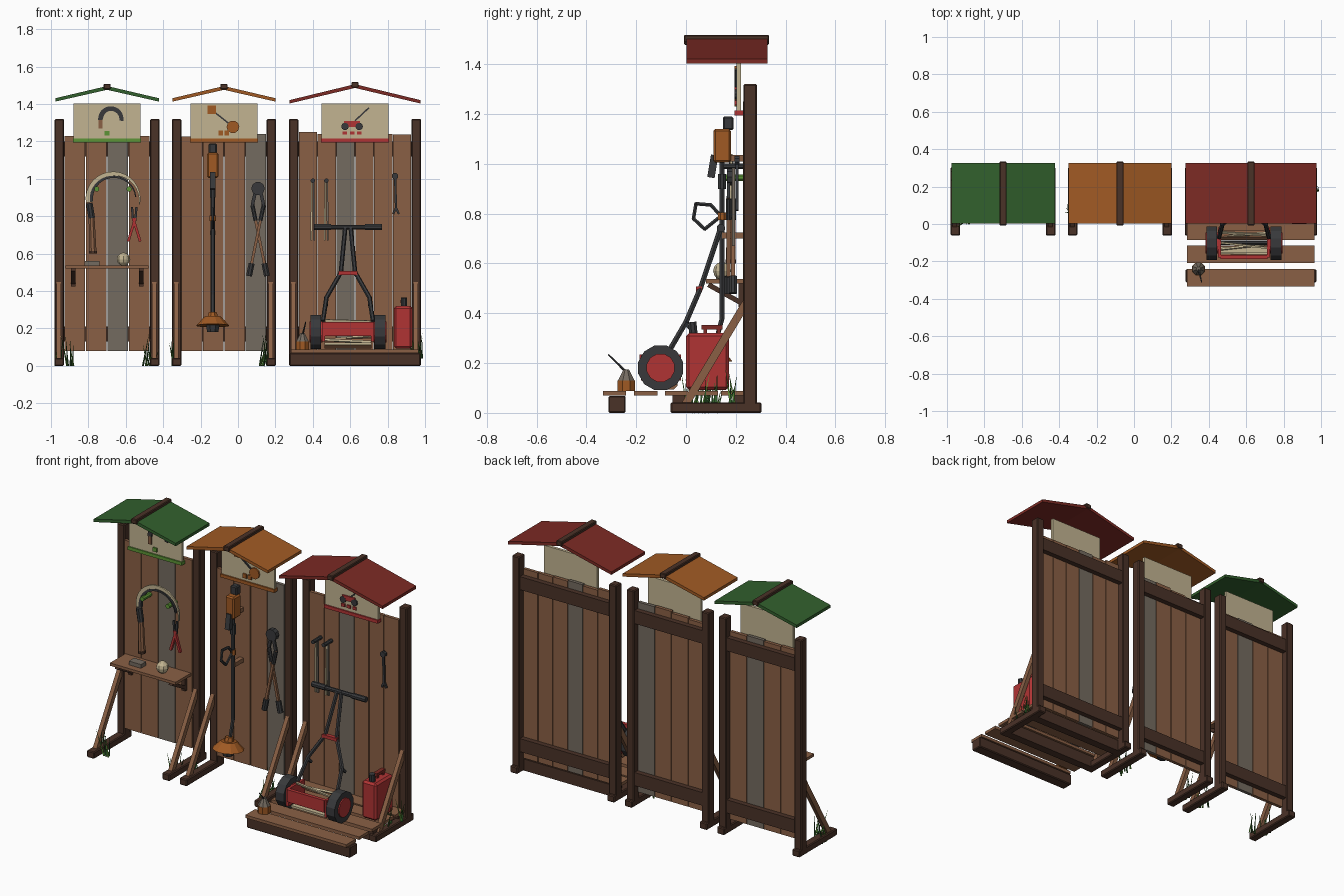
import bpy, bmesh, math, random
from mathutils import Vector, Matrix

if "Cube" in bpy.data.objects:
    bpy.data.objects.remove(bpy.data.objects["Cube"])
random.seed(4)

def mat(name, hexa):
    m = bpy.data.materials.new(name)
    c = [int(hexa[i:i + 2], 16) / 255 for i in (0, 2, 4)]
    m.diffuse_color = [((v + .055) / 1.055) ** 2.4 if v > .04 else v / 12.92 for v in c] + [1]
    m.use_nodes = True
    m.node_tree.nodes["Principled BSDF"].inputs["Base Color"].default_value = m.diffuse_color
    return m

WOOD, DARK, GREY = mat("wood", "8a6045"), mat("dark wood", "4a3227"), mat("weathered grey", "746b60")
CREAM, FOREST, LEAF = mat("cream", "c2b491"), mat("forest green", "32602d"), mat("leaf green", "5c9436")
ORANGE, MAROON, RED = mat("orange", "a05a24"), mat("roof red", "7c2a24"), mat("bright red", "b03434")
IRON = mat("dark iron", "38393b")

def finish(name, bm, m, bevel=0):
    bmesh.ops.recalc_face_normals(bm, faces=bm.faces)
    me = bpy.data.meshes.new(name)
    bm.to_mesh(me)
    bm.free()
    me.materials.append(m)
    ob = bpy.data.objects.new(name, me)
    bpy.context.collection.objects.link(ob)
    if bevel:
        b = ob.modifiers.new("bevel", 'BEVEL')
        b.width, b.segments = bevel, 1
    return ob

def box(name, m, x0, x1, y0, y1, z0, z1, bevel=0):
    bm = bmesh.new()
    bmesh.ops.create_cube(bm, size=1, matrix=Matrix.Translation(((x0 + x1) / 2, (y0 + y1) / 2, (z0 + z1) / 2))
                          @ Matrix.Diagonal((x1 - x0, y1 - y0, z1 - z0, 1)))
    return finish(name, bm, m, bevel)

def frame(p, q):
    p, q = Vector(p), Vector(q)
    z = (q - p).normalized()
    x = Vector((1, 0, 0)) - z * z.x
    x = x.normalized() if x.length > .1 else Vector((0, 1, 0))
    r = Matrix((x, z.cross(x), z)).transposed().to_4x4()
    return Matrix.Translation((p + q) / 2) @ r, (q - p).length

def beam(name, m, p, q, w, t):
    M, L = frame(p, q)
    bm = bmesh.new()
    bmesh.ops.create_cube(bm, size=1, matrix=M @ Matrix.Diagonal((w, t, L, 1)))
    return finish(name, bm, m)

def rod(name, m, p, q, r, r2=None, n=8):
    M, L = frame(p, q)
    bm = bmesh.new()
    bmesh.ops.create_cone(bm, cap_ends=True, segments=n, radius1=r, radius2=r if r2 is None else r2,
                          depth=L, matrix=M @ Matrix.Rotation(math.pi / n, 4, 'Z'))
    return finish(name, bm, m)

def path(name, m, pts, r, n=6, closed=False):
    pts = pts + pts[:1] if closed else pts
    for p, q in zip(pts, pts[1:]):
        d = (Vector(q) - Vector(p)).normalized() * r * .4
        rod(name, m, Vector(p) - d, Vector(q) + d, r, n=n)

def plate(name, m, pts, y0, y1):
    # outline in x-z, extruded along y
    bm = bmesh.new()
    a, b = [[bm.verts.new((x, y, z)) for x, z in pts] for y in (y0, y1)]
    bm.faces.new(a)
    bm.faces.new(b[::-1])
    for i in range(len(pts)):
        j = (i + 1) % len(pts)
        bm.faces.new((a[i], b[i], b[j], a[j]))
    return finish(name, bm, m)

def arc(cx, cz, r, w0, w1, a0, a1, n=12):
    # crescent outline whose width runs from w0 to w1
    o, i = [], []
    for k in range(n + 1):
        t = k / n
        a = math.radians(a0 + (a1 - a0) * t)
        ri = r - w0 - (w1 - w0) * t
        o.append((cx + r * math.cos(a), cz + r * math.sin(a)))
        i.append((cx + ri * math.cos(a), cz + ri * math.sin(a)))
    return o + i[::-1]

# three bays: posts, feet, braces, boards, rails, sign, roof
bays = [("left", -.98, -.42, 4, 2, FOREST, LEAF, 1.49, 1.425),
        ("middle", -.353, .203, 4, 3, ORANGE, ORANGE, 1.49, 1.425),
        ("right", .273, .978, 6, 2, MAROON, RED, 1.50, 1.415)]
for nm, x0, x1, n, g, roof, trim, zp, ze in bays:
    for px, s in ((x0, 1), (x1 - .05, -1)):
        box(nm + "_post", DARK, px, px + .05, .23, .285, 0, 1.32, .005)
        box(nm + "_foot", DARK, px, px + .05, -.062, .303, 0, .042, .005)
        beam(nm + "_brace", WOOD, (px + .022, -.005, .03), (px + .022, .24, .44), .025, .032)
    w = (x1 - x0 - .1) / n
    for i in range(n):
        a = x0 + .05 + i * w
        box(nm + "_board", GREY if i == g else WOOD, a + .002, a + w - .002, .228, .248, .08,
            1.225 + random.random() * .02 + (.01 if n == 6 else 0))
    for z in (.13, 1.12):
        box(nm + "_rail", DARK, x0 + .04, x1 - .04, .248, .279, z, z + .08)
    c = (x0 + x1) / 2
    box(nm + "_sign", CREAM, c - .179, c + .179, .203, .22, 1.215, 1.402)
    box(nm + "_sign_trim", trim, c - .182, c + .182, .195, .228, 1.195, 1.215)
    hw = (x1 - x0) / 2 - .003
    plate(nm + "_roof", roof, [(c - hw, ze - .012), (c, zp - .014), (c + hw, ze - .012),
                               (c + hw, ze + .006), (c, zp + .006), (c - hw, ze + .006)], .002, .327)
    box(nm + "_ridge_cap", DARK, c - .019, c + .019, -.008, .333, zp - .012, zp + .018, .004)

# sign pictures
def mark(m, x, z, w, h):
    box("sign_mark", m, x - w / 2, x + w / 2, .195, .204, z - h / 2, z + h / 2)
def dot(m, x, z, r):
    rod("sign_dot", m, (x, .194, z), (x, .203, z), r, n=10)
plate("sign_sickle", IRON, arc(-.68, 1.32, .068, .027, .022, 185, -10), .195, .203)
mark(WOOD, -.735, 1.293, .022, .05)
mark(LEAF, -.70, 1.243, .026, .024)
mark(ORANGE, -.14, 1.37, .046, .046)
beam("sign_shaft", IRON, (-.13, .199, 1.36), (-.035, .199, 1.285), .008, .008)
dot(ORANGE, -.027, 1.278, .034)
for x in (-.093, -.06):
    mark(ORANGE, x, 1.245, .024, .026)
mark(RED, .61, 1.293, .085, .03)
for x in (.572, .648):
    dot(IRON, x, 1.28, .02)
    mark(RED, x, 1.245, .024, .018)
mark(RED, .61, 1.245, .024, .018)
beam("sign_handle", IRON, (.625, .199, 1.31), (.70, .199, 1.38), .008, .008)

# left bay: shelf, sickle, hand shears, stone, twine
box("shelf", WOOD, -.922, -.478, .08, .23, .52, .537)
for x in (-.88, -.517):
    beam("shelf_bracket", DARK, (x, .09, .515), (x, .225, .44), .024, .02)
    box("bracket_leg", DARK, x - .012, x + .012, .21, .228, .425, .52)
plate("sickle_blade", CREAM, arc(-.668, .892, .147, .038, .006, 188, -12, 16), .176, .186)
plate("sickle_spine", IRON, arc(-.668, .892, .125, .018, .006, 186, 5, 16), .172, .19)
rod("sickle_ferrule", IRON, (-.782, .18, .79), (-.795, .18, .87), .019)
rod("sickle_handle", WOOD, (-.776, .18, .61), (-.783, .18, .80), .021, .017)
rod("sickle_butt", DARK, (-.776, .18, .60), (-.776, .18, .615), .023)
for x in (-.755, -.582):
    rod("green_peg", LEAF, (x, .15, .945), (x, .23, .945), .014)
for s in (-1, 1):
    beam("shears_handle", RED, (-.555 + s * .032, .19, .665), (-.555 - s * .006, .19, .79), .014, .016)
    beam("shears_blade", IRON, (-.555 + s * .006, .19, .775), (-.555 + s * .012, .19, .85), .012, .01)
box("whetstone", GREY, -.822, -.74, .12, .17, .537, .56)
bm = bmesh.new()
bmesh.ops.create_uvsphere(bm, u_segments=8, v_segments=6, radius=.036, matrix=Matrix.Translation((-.612, .145, .57)))
finish("twine_ball", bm, CREAM)

# middle bay: string trimmer
tx = -.135
box("trimmer_cap", IRON, tx - .022, tx + .022, .148, .19, 1.135, 1.19, .006)
box("trimmer_motor", ORANGE, tx - .03, tx + .03, .11, .18, 1.005, 1.14, .008)
beam("trimmer_grip", IRON, (tx, .115, 1.035), (tx, .10, .945), .03, .03)
path("trimmer_shaft", IRON, [(tx, .145, 1.02), (tx, .145, .38), (tx, .11, .25)], .011)
rod("trimmer_clamp", ORANGE, (tx, .145, .775), (tx, .145, .805), .018)
rod("trimmer_sleeve", IRON, (tx, .145, .90), (tx, .145, .96), .017)
path("trimmer_loop", IRON, [(tx, .14, .79), (tx, .10, .835), (tx, .04, .84), (tx, .03, .78), (tx, .075, .738)], .008, closed=True)
rod("trimmer_guard", ORANGE, (tx, .10, .215), (tx, .105, .262), .09, .045, 12)
rod("trimmer_hub", ORANGE, (tx, .105, .255), (tx, .11, .285), .03, .024)
rod("trimmer_head", IRON, (tx, .098, .18), (tx, .098, .225), .032, .04)
for z in (1.01, .70):
    box("trimmer_hook", WOOD, tx - .014, tx + .014, .145, .23, z, z + .025)

# middle bay: loppers
rod("lopper_head", IRON, (.107, .165, .948), (.107, .195, .948), .036, n=10)
for s in (-1, 1):
    y = .18 + s * .009
    top, bot = Vector((.107 - s * .03, y, .86)), Vector((.107 + s * .048, y, .48))
    beam("lopper_blade", IRON, (.107 - s * .012, y, .94), top, .018, .012)
    beam("lopper_arm", WOOD, top, bot, .015, .016)
    rod("lopper_grip", IRON, top.lerp(bot, .82), bot, .017)
    rod("lopper_collar", IRON, top, top.lerp(bot, .22), .012)

# right bay: deck and step
for i, y in enumerate((-.333, -.208, -.085, .035, .14)):
    box("deck_plank", WOOD, .283, .965, y, y + (.093 if i < 4 else .09), .07, .088)
box("step_beam", DARK, .275, .976, -.312, -.242, 0, .068, .005)
for y in (-.055, .19):
    box("deck_joist", DARK, .30, .95, y, y + .05, 0, .07)

# spare blades and spanner
for x in (.40, .472):
    for s in (-1, 1):
        beam("spare_blade", CREAM if s < 0 else GREY, (x + s * .008, .19, .67), (x + s * .005, .19, .985), .009, .012)
    rod("blade_peg", IRON, (x, .15, .99), (x, .23, .99), .012)
beam("spanner_shaft", IRON, (.84, .205, 1.01), (.845, .205, .84), .012, .012)
rod("spanner_ring", IRON, (.84, .195, 1.015), (.84, .215, 1.015), .018)
for s in (-1, 1):
    beam("spanner_jaw", IRON, (.845, .205, .845), (.845 + s * .015, .205, .812), .011, .012)

# reel mower
for s in (-1, 1):
    X = lambda d: .588 + s * d
    rod("mower_wheel", IRON, (X(.143), -.102, .181), (X(.20), -.102, .181), .093, n=12)
    rod("mower_hub", RED, (X(.136), -.102, .181), (X(.207), -.102, .181), .058, n=12)
    box("mower_side", RED, min(X(.122), X(.138)), max(X(.122), X(.138)), -.18, -.02, .13, .235)
    path("mower_handle", IRON, [(X(.133), -.07, .245), (X(.115), 0, .365), (X(.038), .058, .50), (X(.014), .14, .745)], .012)
    beam("handle_stay", IRON, (X(.115), -.005, .36), (X(.115), .03, .325), .016, .014)
    rod("mower_grip", IRON, (X(.09), .14, .742), (X(.182), .14, .742), .017)
rod("handle_bar", IRON, (.45, .14, .742), (.73, .14, .742), .013)
box("handle_bridge", RED, .538, .638, .04, .065, .487, .507)
box("mower_front_bar", RED, .462, .714, -.187, -.165, .16, .235)
rod("reel_axle", IRON, (.45, -.10, .181), (.726, -.10, .181), .014)
for i in range(5):
    a, b = i * math.tau / 5 + .3, i * math.tau / 5 + .8
    beam("reel_blade", CREAM, (.465, -.10 + .058 * math.cos(a), .185 + .058 * math.sin(a)),
         (.711, -.10 + .058 * math.cos(b), .185 + .058 * math.sin(b)), .01, .012)
rod("mower_roller", WOOD, (.462, -.06, .12), (.714, -.06, .12), .028)
box("cutter_bar", CREAM, .462, .714, -.15, -.12, .112, .125)

# fuel can
box("fuel_can", RED, .834, .932, .0, .172, .092, .32, .012)
box("fuel_can_handle", MAROON, .87, .896, .062, .146, .335, .352)
for y in (.07, .125):
    box("fuel_handle_leg", MAROON, .873, .893, y, y + .014, .315, .34)
rod("fuel_cap", IRON, (.888, .03, .315), (.888, .025, .365), .018)

# oil can
rod("oil_can_base", ORANGE, (.345, -.24, .088), (.345, -.24, .13), .038, n=8)
rod("oil_can_cone", GREY, (.345, -.24, .13), (.345, -.24, .175), .036, .012, 8)
rod("oil_can_spout", IRON, (.345, -.24, .165), (.362, -.312, .235), .006, .003, 5)

# grass tufts
for x, y in ((-.965, .05), (-.90, .02), (-.49, .06), (-.45, .1), (-.335, .08), (.12, .05), (.15, .1), (.955, .1), (.965, .2)):
    for i in range(5):
        bx, by = x + random.uniform(-.02, .02), y + random.uniform(-.03, .03)
        h = random.uniform(.08, .18) * (.8 if x > .9 else 1)
        z = .04 if x > .9 else 0
        rod("grass_blade", LEAF if i % 2 else FOREST, (bx, by, z),
            (min(bx + random.uniform(-.035, .035), .985), by + random.uniform(-.03, .03), z + h), .006, .0005, 3)
